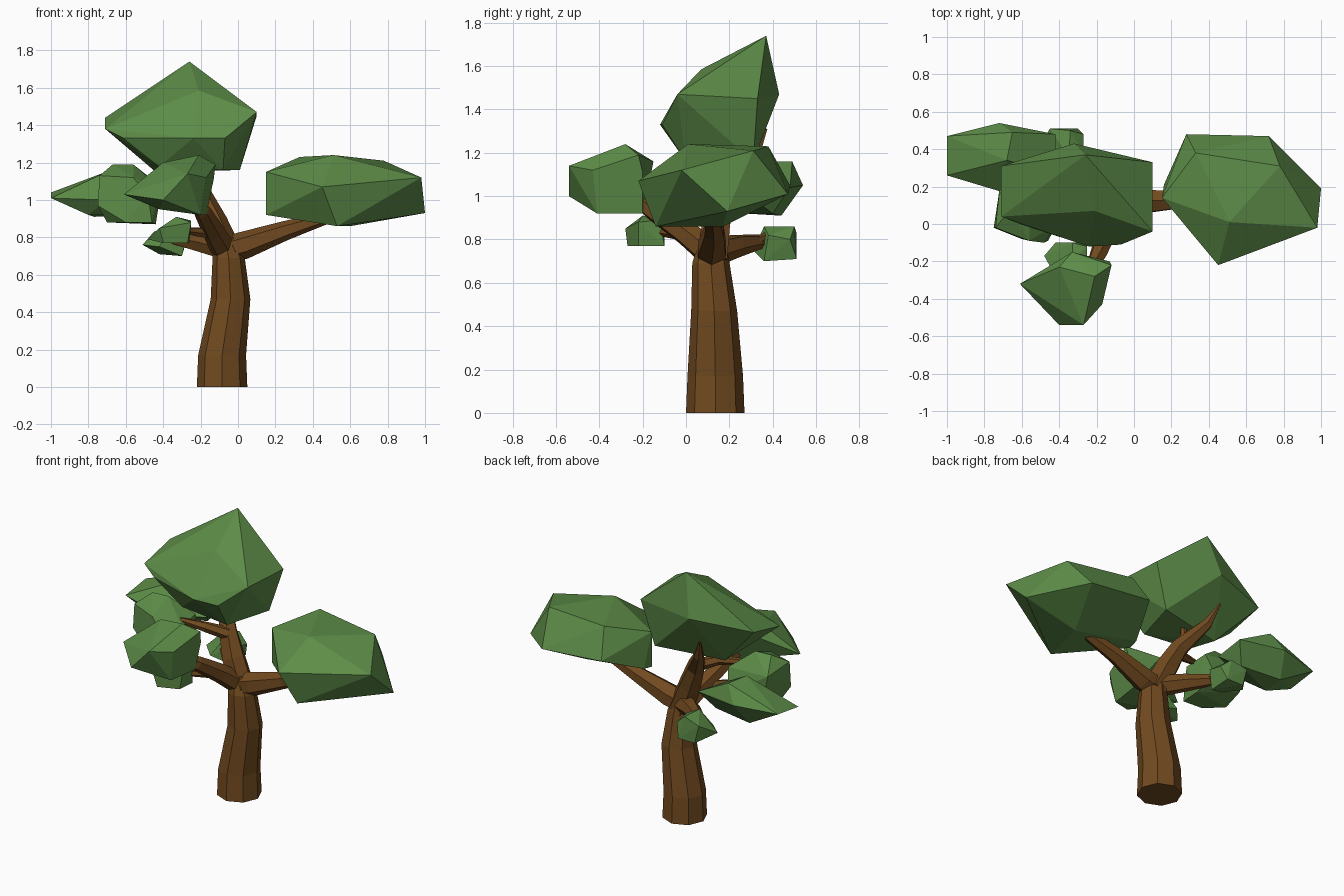
import bpy
import bmesh
from math import cos, sin, tau
from mathutils import Vector

default_cube = bpy.data.objects.get("Cube")
if default_cube:
    bpy.data.objects.remove(default_cube, do_unlink=True)


def make_material(name, red, green, blue):
    material = bpy.data.materials.new(name)
    material.use_nodes = True
    colour = (red, green, blue, 1)
    material.diffuse_color = colour
    shader = material.node_tree.nodes["Principled BSDF"]
    shader.inputs["Base Color"].default_value = colour
    shader.inputs["Roughness"].default_value = 0.9
    return material


bark = make_material("brown bark", 0.165, 0.068, 0.014)
leaf = make_material("green leaves", 0.11, 0.265, 0.065)


def finish(mesh_builder, name, material):
    """Turn a bmesh into a flat shaded object."""
    bmesh.ops.recalc_face_normals(mesh_builder, faces=mesh_builder.faces)
    mesh = bpy.data.meshes.new(name)
    mesh_builder.to_mesh(mesh)
    mesh_builder.free()
    mesh.materials.append(material)
    part = bpy.data.objects.new(name, mesh)
    bpy.context.collection.objects.link(part)
    return part


def limb(name, path, sides=6, upright=False):
    """Faceted tapering tube; each path entry is x, y, z, radius."""
    builder = bmesh.new()
    centres = [Vector(entry[:3]) for entry in path]
    up = Vector((0, 0, 1))
    rings = []
    for index, centre in enumerate(centres):
        before = centres[max(index - 1, 0)]
        after = centres[min(index + 1, len(path) - 1)]
        turn = up.rotation_difference(up if upright else after - before)
        radius = path[index][3]
        ring = []
        for side in range(sides):
            angle = tau * side / sides
            offset = Vector((cos(angle), sin(angle), 0)) * radius
            ring.append(builder.verts.new(centre + turn @ offset))
        rings.append(ring)
    for lower, upper in zip(rings, rings[1:]):
        for side in range(sides):
            following = (side + 1) % sides
            builder.faces.new((lower[side], lower[following],
                               upper[following], upper[side]))
    builder.faces.new(list(reversed(rings[0])))
    builder.faces.new(rings[-1])
    return finish(builder, name, bark)


def clump(name, corners):
    """Angular leaf mass: the convex hull around a few corners."""
    builder = bmesh.new()
    for corner in corners:
        builder.verts.new(corner)
    hull = bmesh.ops.convex_hull(builder, input=builder.verts)
    loose = [item for item in hull["geom_interior"]
             if isinstance(item, bmesh.types.BMVert)]
    bmesh.ops.delete(builder, geom=loose, context="VERTS")
    bmesh.ops.dissolve_limit(builder, angle_limit=0.06,
                             verts=builder.verts, edges=builder.edges)
    return finish(builder, name, leaf)


# Trunk and the limbs that fork from its top
limb("trunk", [(-.085, .135, 0, .135), (-.085, .135, .17, .128),
               (-.04, .13, .47, .106), (-.05, .115, .69, .086),
               (-.07, .12, .8, .06)], sides=8, upright=True)
limb("left_branch", [(-.08, .12, .73, .07), (.03, .12, .757, .074),
                     (.25, .13, .835, .052), (.52, .12, .92, .03)])
limb("upper_branch", [(-.05, .12, .7, .08), (-.13, .14, .88, .074),
                      (-.2, .18, 1.03, .058), (-.31, .31, 1.18, .033),
                      (-.36, .37, 1.31, .006)])
limb("front_branch", [(-.08, .11, .74, .068), (-.13, .0, .83, .06),
                      (-.19, -.16, .94, .047), (-.25, -.27, 1.02, .02)])
limb("rear_branch", [(-.07, .13, .74, .065), (-.2, .23, .77, .055),
                     (-.33, .34, .79, .035), (-.4, .42, .8, .012)])

# Thin twigs carrying the side clumps
limb("upper_twig", [(-.18, .15, 1.02, .04), (-.29, .08, 1.06, .032),
                    (-.46, .04, 1.08, .015)])
limb("canopy_twig", [(-.2, .18, 1.02, .035), (-.22, .2, 1.12, .024),
                     (-.2, .21, 1.24, .008)])
limb("low_twig", [(-.13, .01, .82, .03), (-.23, -.07, .83, .025),
                  (-.33, -.17, .84, .012)])
limb("rear_twig", [(-.25, .27, .77, .028), (-.32, .36, .81, .018),
                   (-.34, .4, .85, .005)])

# Large leaf masses
clump("top_canopy", [
    (-.26, .37, 1.74), (-.21, .07, 1.585), (.1, .33, 1.45), (.1, -.04, 1.47),
    (-.24, -.12, 1.33), (-.07, -.11, 1.33), (-.71, .31, 1.44),
    (-.71, .04, 1.38), (-.32, .43, 1.47), (.01, .31, 1.16), (-.08, 0, 1.16),
    (-.44, .22, 1.15), (-.42, .02, 1.18), (-.61, 0, 1.33)])
clump("left_canopy", [
    (.15, .14, 1.15), (.15, .14, .92), (.16, .21, .93), (.28, .48, 1.05),
    (.72, .47, 1.01), (1, .19, .93), (.98, -.02, 1.12),
    (.45, -.22, 1.07), (.53, -.14, .86), (.6, .17, .86), (.33, .38, 1.23),
    (.78, .31, 1.21), (.51, .01, 1.24)])
clump("front_canopy", [
    (-.61, -.32, 1.03), (-.4, -.54, 1), (-.27, -.54, 1.14),
    (-.33, -.15, 1.16), (-.12, -.22, 1.19), (-.13, -.2, 1.11),
    (-.21, -.28, 1.24), (-.4, -.23, 1.2), (-.17, -.43, 1.12),
    (-.17, -.2, .92), (-.2, -.41, .92), (-.42, -.38, .95)])
clump("right_canopy", [
    (-.75, -.02, .97), (-.74, -.02, 1.13), (-.72, .18, 1.1),
    (-.67, .07, 1.19), (-.56, -.09, 1.12), (-.48, -.1, 1.02),
    (-.56, .08, 1.19), (-.42, .16, 1.08), (-.41, 0, 1.06), (-.7, .02, .88),
    (-.6, -.08, .88), (-.46, -.09, .88), (-.44, .06, .87), (-.68, .17, .91),
    (-.45, .21, .94)])
clump("rear_canopy", [
    (-1, .26, 1.01), (-1, .47, 1.04), (-.72, .54, 1.05), (-.42, .48, 1.04),
    (-.42, .28, 1.01), (-.7, .17, 1), (-.65, .49, 1.16), (-.68, .34, 1.16),
    (-.8, .27, .92), (-.77, .44, .91), (-.5, .4, .92)])

# Two little tufts low on the limbs
clump("front_tuft", [
    (-.48, -.17, .79), (-.42, -.28, .85), (-.4, -.27, .77), (-.33, -.1, .9),
    (-.33, -.2, .91), (-.25, -.12, .89), (-.25, -.22, .88), (-.26, -.1, .77),
    (-.27, -.22, .77), (-.42, -.1, .82)])
clump("rear_tuft", [
    (-.51, .4, .76), (-.45, .51, .83), (-.42, .51, .71), (-.35, .36, .86),
    (-.34, .5, .86), (-.27, .38, .82), (-.27, .48, .8), (-.3, .36, .7),
    (-.3, .51, .71), (-.42, .31, .75)])
